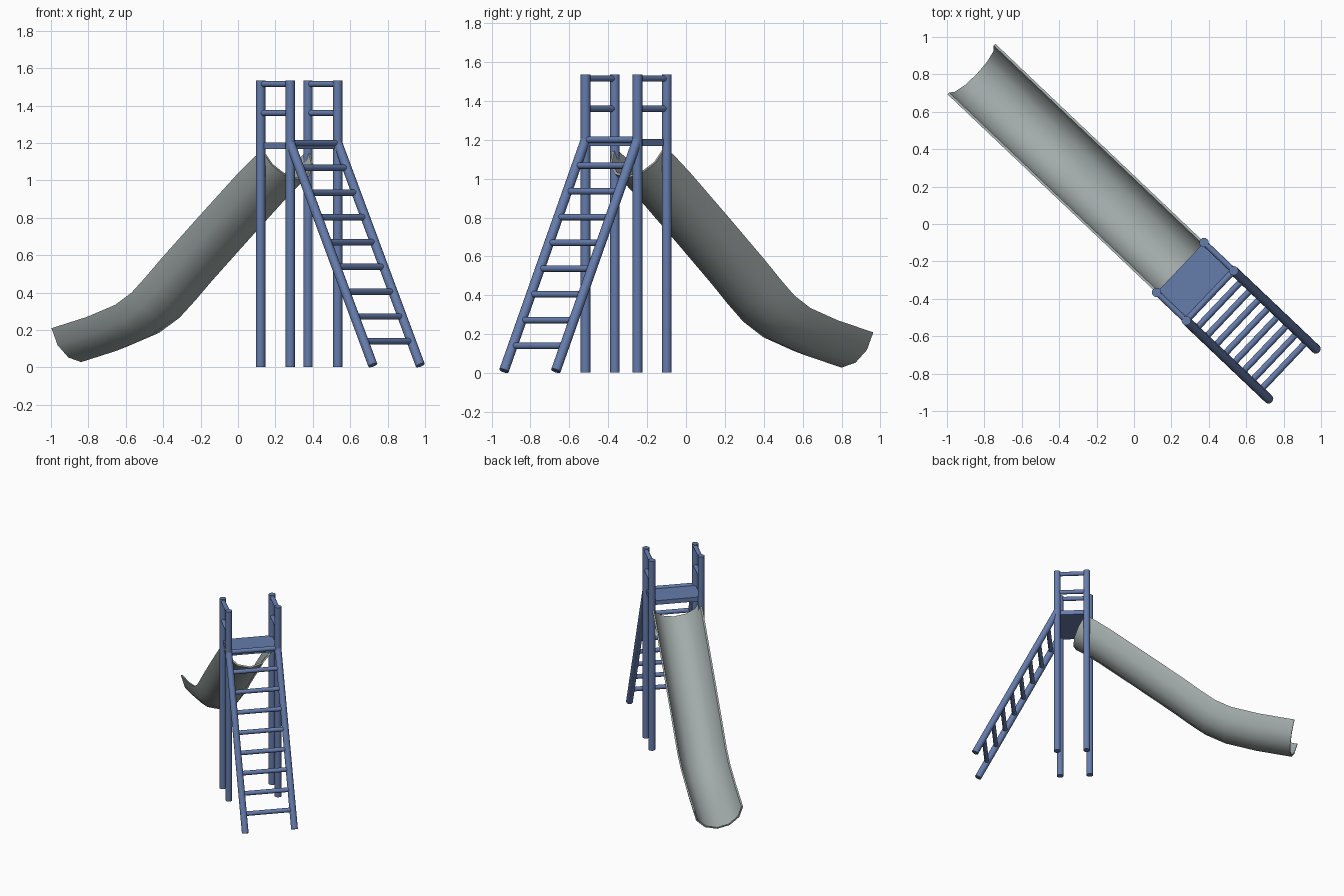
import bpy, bmesh, math
from mathutils import Vector

if "Cube" in bpy.data.objects:
    bpy.data.objects.remove(bpy.data.objects["Cube"])

# Local frame: u runs down the slide, v across it
U = Vector((-0.725, 0.689, 0))
V = Vector((0.689, 0.725, 0))
O = Vector((0.2475, -0.2325, 0))


def P(u, v, z):
    return O + U * u + V * v + Vector((0, 0, z))


def material(name, col):
    m = bpy.data.materials.new(name)
    m.diffuse_color = (*col, 1)
    m.use_nodes = True
    m.node_tree.nodes["Principled BSDF"].inputs["Base Color"].default_value = m.diffuse_color
    return m


blue = material("blue_paint", (0.13, 0.20, 0.41))
grey = material("slide_grey", (0.36, 0.41, 0.40))


def finish(ob, mat, angle=50):
    ob.data.materials.append(mat)
    bpy.ops.object.select_all(action='DESELECT')
    ob.select_set(True)
    bpy.context.view_layer.objects.active = ob
    bpy.ops.object.shade_smooth_by_angle(angle=math.radians(angle))


def rod(name, a, b, r, sides=16):
    d = b - a
    bpy.ops.mesh.primitive_cylinder_add(vertices=sides, radius=r, depth=d.length,
                                        location=(a + b) / 2)
    ob = bpy.context.object
    ob.name = name
    ob.rotation_euler = d.to_track_quat('Z', 'Y').to_euler()
    finish(ob, blue)


def mesh_object(name, bm, mat, angle=50):
    bmesh.ops.recalc_face_normals(bm, faces=bm.faces)
    me = bpy.data.meshes.new(name)
    bm.to_mesh(me)
    bm.free()
    ob = bpy.data.objects.new(name, me)
    bpy.context.collection.objects.link(ob)
    finish(ob, mat, angle)


HALF, BACK, DECK = 0.184, -0.219, 1.2
FOOT_U, FOOT_Z = -0.828, 0.012

for side, s in (("left", -HALF), ("right", HALF)):
    # Tower posts
    rod(f"front_post_{side}", P(0, s, 0.003), P(0, s, 1.535), 0.025)
    rod(f"back_post_{side}", P(BACK, s, 0.003), P(BACK, s, 1.535), 0.025)
    # Guard rails
    for i, z in enumerate((1.36, 1.515)):
        rod(f"guard_rail_{side}_{i + 1}", P(BACK, s, z), P(0, s, z), 0.016)
    # Ladder stringers
    rod(f"ladder_stringer_{side}", P(BACK, s, DECK), P(FOOT_U, s, FOOT_Z), 0.025)

# Ladder rungs
for i in range(9):
    z = 0.14 + i * 0.1325
    u = FOOT_U + (BACK - FOOT_U) * (z - FOOT_Z) / (DECK - FOOT_Z)
    rod(f"ladder_rung_{i + 1}", P(u, -HALF, z), P(u, HALF, z), 0.017)

# Platform
bm = bmesh.new()
bmesh.ops.create_cube(bm, size=1)
for v in bm.verts:
    v.co = P(BACK / 2 + v.co.x * 0.219, v.co.y * 0.368, 1.186 + v.co.z * 0.034)
mesh_object("platform", bm, blue)

# Slide: half-round trough swept along the rim line
path = [(-0.01, 1.16), (0.06, 1.115), (0.175, 1.03), (0.45, 0.81), (0.727, 0.585),
        (0.85, 0.48), (0.95, 0.40), (1.07, 0.335), (1.28, 0.27), (1.54, 0.21)]
SEG, R_OUT, R_IN = 6, 0.186, 0.173
section = [(R_OUT, math.pi * k / SEG) for k in range(SEG + 1)]
section += [(R_IN, math.pi * k / SEG) for k in range(SEG, -1, -1)]
bm = bmesh.new()
rings = []
for i, (u, z) in enumerate(path):
    a, b = path[max(i - 1, 0)], path[min(i + 1, len(path) - 1)]
    t = Vector((b[0] - a[0], b[1] - a[1])).normalized()
    rings.append([bm.verts.new(P(u + t.y * r * math.sin(g), -r * math.cos(g),
                                 z - t.x * r * math.sin(g))) for r, g in section])
n = len(section)
for p, q in zip(rings, rings[1:]):
    for k in range(n):
        bm.faces.new((p[k], p[(k + 1) % n], q[(k + 1) % n], q[k]))
for ring in (rings[0], rings[-1]):
    for k in range(SEG):
        bm.faces.new((ring[k], ring[k + 1], ring[n - 2 - k], ring[n - 1 - k]))
mesh_object("slide_chute", bm, grey)
